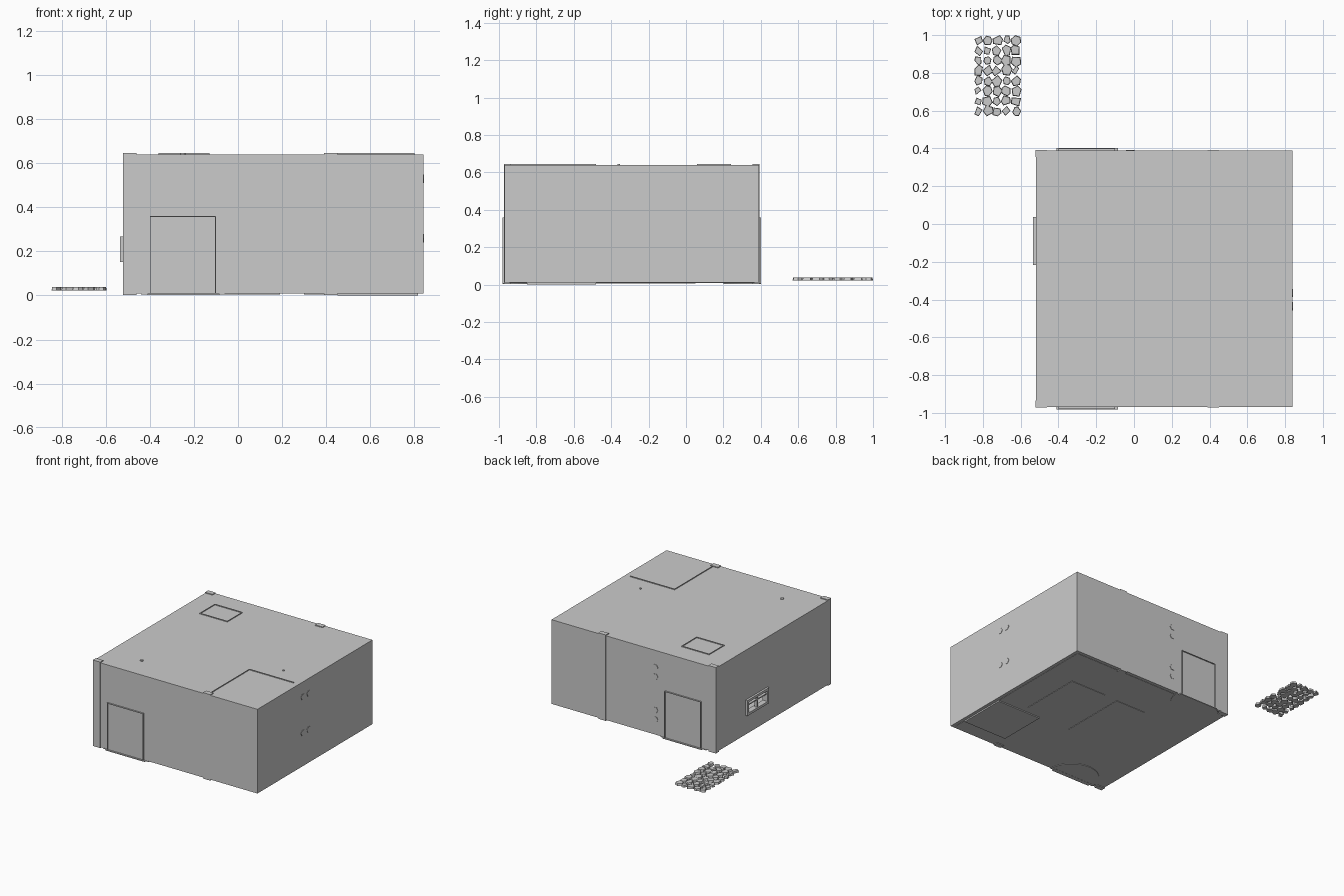
import bpy, bmesh, math, random
from mathutils import Vector

if "Cube" in bpy.data.objects:
    bpy.data.objects.remove(bpy.data.objects["Cube"])

random.seed(7)
X0, X1, Y0, Y1, Z0, Z1 = -0.52, 0.84, -0.97, 0.39, 0.01, 0.64
T = 0.025  # wall thickness


def finish(name, bm):
    bmesh.ops.recalc_face_normals(bm, faces=bm.faces)
    me = bpy.data.meshes.new(name)
    bm.to_mesh(me)
    bm.free()
    ob = bpy.data.objects.new(name, me)
    bpy.context.collection.objects.link(ob)
    return ob


def add_box(bm, x0, x1, y0, y1, z0, z1):
    vs = bmesh.ops.create_cube(bm, size=1)["verts"]
    for v in vs:
        v.co = Vector((x0 if v.co.x < 0 else x1, y0 if v.co.y < 0 else y1, z0 if v.co.z < 0 else z1))


def boxes(name, *items):
    bm = bmesh.new()
    for b in items:
        add_box(bm, *b)
    return finish(name, bm)


def prism(name, pts, z0, z1, bm=None, taper=1.0):
    own = bm is None
    bm = bm or bmesh.new()
    c = sum((Vector(p) for p in pts), Vector((0, 0))) / len(pts)
    lo = [bm.verts.new((p[0], p[1], z0)) for p in pts]
    hi = [bm.verts.new((*(c + (Vector(p) - c) * taper), z1)) for p in pts]
    bm.faces.new(lo[::-1])
    bm.faces.new(hi)
    n = len(pts)
    for i in range(n):
        j = (i + 1) % n
        bm.faces.new((lo[i], lo[j], hi[j], hi[i]))
    if own:
        return finish(name, bm)


# Shell: floor, ceiling and walls, with an opening for the window
WY0, WY1, WZ0, WZ1 = -0.20, 0.02, 0.17, 0.25
boxes("floor", (X0 + T, X1 - T, Y0 + T, Y1 - T, Z0 - 0.002, 0.03))
boxes("ceiling", (X0, X1, Y0, Y1, Z1 - 0.02, Z1))
ZW = Z1 - 0.02
boxes("front_wall", (X0, X1, Y0, Y0 + T, Z0, ZW))
boxes("back_wall", (X0, X1, Y1 - T, Y1, Z0, ZW))
boxes("right_wall", (X1 - T, X1, Y0 + T, Y1 - T, Z0, ZW))
boxes("left_wall",
      (X0, X0 + T, Y0 + T, WY0, Z0, ZW), (X0, X0 + T, WY1, Y1 - T, Z0, ZW),
      (X0, X0 + T, WY0, WY1, Z0, WZ0), (X0, X0 + T, WY0, WY1, WZ1, ZW))

# Window frame with mullion and transom
a, b = X0 - 0.016, X0
boxes("window_frame",
      (a, b, WY0 - 0.018, WY1 + 0.018, WZ0 - 0.018, WZ0), (a, b, WY0 - 0.018, WY1 + 0.018, WZ1, WZ1 + 0.018),
      (a, b, WY0 - 0.018, WY0, WZ0, WZ1), (a, b, WY1, WY1 + 0.018, WZ0, WZ1))
boxes("window_bars",
      (a + 0.006, b + 0.01, -0.097, -0.083, WZ0, WZ1), (a + 0.008, b + 0.01, WY0, WY1, 0.222, 0.23))

# Corner posts, slightly proud of walls and ceiling
P = 0.06
for fx, px in (("left", X0), ("right", X1)):
    for fy, py in (("front", Y0), ("back", Y1)):
        if (fx, fy) == ("right", "front"):
            px = 0.45
        sx = 1 if fx == "left" else -1
        sy = 1 if fy == "front" else -1
        xs, ys = sorted((px - sx * 0.001, px + sx * P)), sorted((py - sy * 0.002, py + sy * 0.035))
        boxes(f"{fy}_{fx}_post", (*xs, *ys, 0.003, Z1 + 0.006))

# Inner partitions of the corner room and the service shaft, showing above the ceiling
boxes("corner_room_walls",
      (0.43, 0.434, Y0 + 0.03, -0.48, 0.03, Z1 + 0.006),
      (0.43, 0.80, -0.484, -0.48, 0.03, Z1 + 0.006))
boxes("service_shaft",
      (-0.36, -0.356, 0.06, 0.24, 0.03, Z1 + 0.006), (-0.134, -0.13, 0.06, 0.24, 0.03, Z1 + 0.006),
      (-0.36, -0.13, 0.06, 0.064, 0.03, Z1 + 0.006), (-0.36, -0.13, 0.236, 0.24, 0.03, Z1 + 0.006))

# Doors: flat leaf with a thin projecting frame
for side, y, s in (("front", Y0, -1), ("back", Y1, 1)):
    ys = sorted((y, y + s * 0.002))
    fs = sorted((y, y + s * 0.01))
    boxes(f"{side}_door", (-0.396, -0.104, *ys, Z0, 0.356))
    boxes(f"{side}_door_frame",
          (-0.40, -0.396, *fs, 0.003, 0.36), (-0.104, -0.10, *fs, 0.003, 0.36),
          (-0.40, -0.10, *fs, 0.356, 0.36))
    # Threshold and half-round mat on the underside
    ts = sorted((y - s * 0.02, y + s * 0.012))
    boxes(f"{side}_threshold", (-0.41, -0.085, *ts, 0.003, 0.009))
    mat = [(-0.25 + 0.19 * math.cos(t), y - s * 0.19 * math.sin(t))
           for t in (math.pi * i / 24 for i in range(25))]
    prism(f"{side}_mat", mat, 0.004, 0.009)

# Base plates that show under the floor
boxes("base_plates",
      (0.30, 0.60, -0.43, 0.05, 0.005, 0.009), (-0.06, 0.19, -0.48, 0.04, 0.005, 0.009),
      (0.45, 0.815, -0.85, -0.48, 0.0, 0.009))

# Ceiling lamp rods poking through the roof
for i, (x, y) in enumerate(((-0.25, -0.78), (0.63, -0.36))):
    r = 0.012 if i == 0 else 0.007
    prism(f"lamp_rod_{i + 1}", [(x + r * math.cos(k * math.pi / 6), y + r * math.sin(k * math.pi / 6))
                                for k in range(12)], 0.5, Z1 + 0.006)


# Paired six-sided wall brackets on the right and back walls
def bracket(name, place, across):
    bm = bmesh.new()
    for s in (-1, 1):
        rings = []
        for d in (-0.005, 0.003):
            ring = []
            for k in range(6):
                t = k * math.pi / 3
                u, v = 0.022 * math.cos(t), 0.022 * math.sin(t)
                u, v = (u + s * 0.035, v) if across else (u, v + s * 0.035)
                ring.append(bm.verts.new(place(u, v, d)))
            rings.append(ring)
            bm.faces.new(ring)
        for k in range(6):
            j = (k + 1) % 6
            bm.faces.new((rings[0][k], rings[0][j], rings[1][j], rings[1][k]))
    finish(name, bm)


for n, zr, zb in (("lower", 0.26, 0.16), ("upper", 0.53, 0.48)):
    bracket(f"{n}_right_bracket", lambda u, v, d: (X1 + d, -0.40 + u, zr + v), True)
    bracket(f"{n}_back_bracket", lambda u, v, d: (-0.02 + u, Y1 + d, zb + v), False)

# Patch of irregular paving stones behind the building
bm = bmesh.new()
NX, NY = 5, 8
sx, sy = 0.25 / NX, 0.43 / NY
for i in range(NX):
    for j in range(NY):
        cx = -0.85 + (i + 0.5) * sx + random.uniform(-0.004, 0.004)
        cy = 0.57 + (j + 0.5) * sy + random.uniform(-0.004, 0.004)
        n = random.choice((4, 5, 5, 6))
        off, k = random.uniform(0, 6.28), random.uniform(0.75, 1.1)
        pts = []
        for q in range(n):
            t = off + (q + random.uniform(-0.22, 0.22)) * 2 * math.pi / n
            pts.append((min(-0.595, max(-0.845, cx + 0.028 * k * math.cos(t))),
                        min(1.0, max(0.57, cy + 0.031 * k * math.sin(t)))))
        prism("", pts, 0.022, 0.038, bm, 0.88)
finish("paving_stones", bm)
